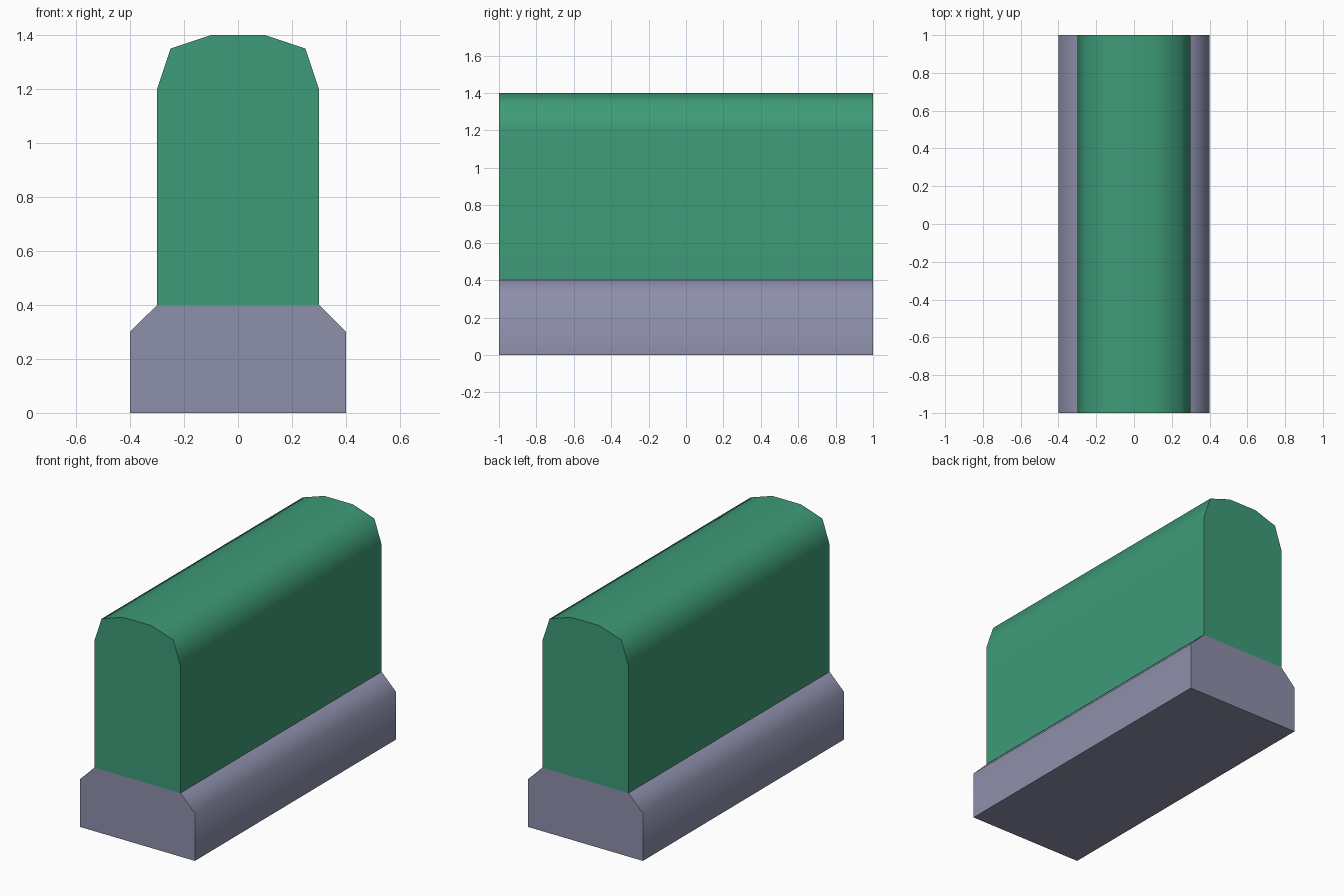
import bpy, math

if "Cube" in bpy.data.objects:
    bpy.data.objects.remove(bpy.data.objects["Cube"])


def material(name, rgb):
    m = bpy.data.materials.new(name)
    m.diffuse_color = (*rgb, 1)
    m.use_nodes = True
    m.node_tree.nodes["Principled BSDF"].inputs["Base Color"].default_value = m.diffuse_color
    return m


def extrude_profile(name, half, mat, length=2.0):
    """Mirror a right-hand (x, z) profile, bottom to top, and run it along y."""
    profile = half + [(-x, z) for x, z in reversed(half)]
    n = len(profile)
    verts = [(x, y, z) for y in (-length / 2, length / 2) for x, z in profile]
    faces = [tuple(range(n)), tuple(reversed(range(n, 2 * n)))]
    faces += [(i, n + i, n + (i + 1) % n, (i + 1) % n) for i in range(n)]
    mesh = bpy.data.meshes.new(name)
    mesh.from_pydata(verts, [], faces)
    mesh.materials.append(mat)
    ob = bpy.data.objects.new(name, mesh)
    bpy.context.collection.objects.link(ob)
    bpy.ops.object.select_all(action='DESELECT')
    ob.select_set(True)
    bpy.context.view_layer.objects.active = ob
    bpy.ops.object.shade_smooth_by_angle(angle=math.radians(60))
    return ob


green = material("hedge green", (0.048, 0.328, 0.188))
grey = material("stone grey", (0.270, 0.278, 0.407))

# Stone kerb with chamfered shoulders
extrude_profile("stone_base", [(0.4, 0), (0.4, 0.3), (0.3, 0.4)], grey)

# Hedge with rounded top; large flat sides stay flat
hedge = extrude_profile(
    "hedge", [(0.3, 0.4), (0.3, 1.2), (0.25, 1.35), (0.1, 1.4)], green)
weighted = hedge.modifiers.new("flat_sides", 'WEIGHTED_NORMAL')
weighted.keep_sharp = True
